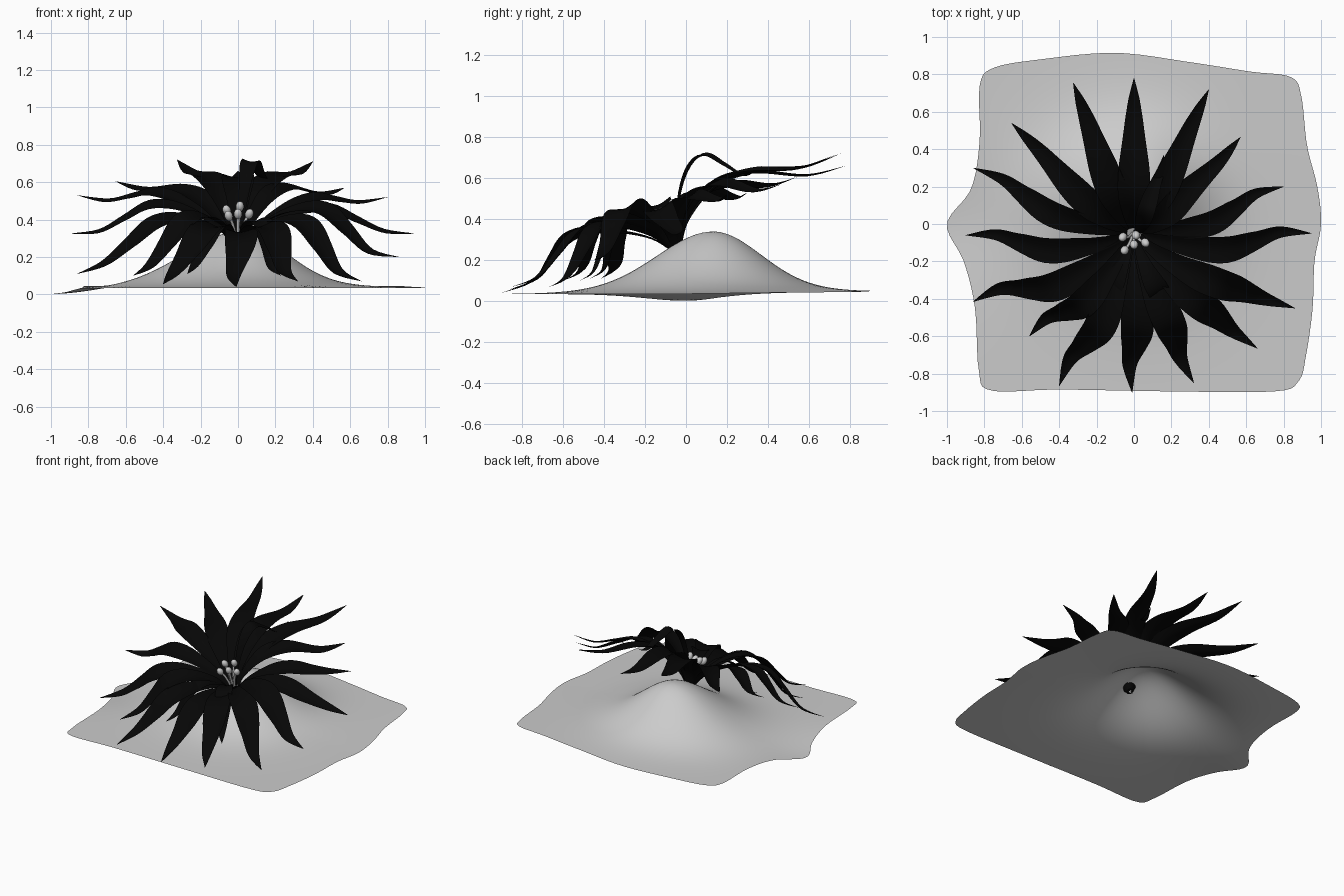
import bpy, math
from mathutils import Vector

if "Cube" in bpy.data.objects:
    bpy.data.objects.remove(bpy.data.objects["Cube"])

def catmull(pts, n, closed=False):
    """Sample n points of a smooth curve through pts."""
    pts = [Vector(p) for p in pts]
    m = len(pts)
    segs = m if closed else m - 1
    out = []
    for i in range(n):
        f = i / n * segs if closed else i / (n - 1) * segs
        k = min(int(f), segs - 1)
        t = f - k
        g = lambda j: pts[j % m] if closed else pts[max(0, min(m - 1, j))]
        a, b, c, d = g(k - 1), g(k), g(k + 1), g(k + 2)
        out.append(0.5 * (2 * b + (c - a) * t + (2 * a - 5 * b + 4 * c - d) * t * t
                          + (3 * b - a - 3 * c + d) * t ** 3))
    return out

def make(name, verts, faces, mat=None):
    me = bpy.data.meshes.new(name)
    me.from_pydata([tuple(v) for v in verts], [], faces)
    me.polygons.foreach_set("use_smooth", [True] * len(me.polygons))
    ob = bpy.data.objects.new(name, me)
    bpy.context.collection.objects.link(ob)
    if mat:
        me.materials.append(mat)
    return ob

black = bpy.data.materials.new("petal_black")
black.diffuse_color = (0.002, 0.002, 0.002, 1)
black.use_nodes = True
black.node_tree.nodes["Principled BSDF"].inputs["Base Color"].default_value = black.diffuse_color

# Ground sheet: wavy rounded outline, shrunk in rings towards the hill top
outline = [(1, 0), (.98, .2), (.925, .42), (.895, .68), (.84, .785), (.62, .815), (.3, .865),
           (-.1, .915), (-.5, .88), (-.75, .835), (-.825, .74), (-.825, .45), (-.87, .19),
           (-1, 0), (-.91, -.2), (-.85, -.45), (-.83, -.78), (-.765, -.89), (-.4, -.885),
           (.2, -.895), (.75, -.895), (.88, -.84), (.92, -.7), (.955, -.45), (.965, -.2)]

def ground_z(x, y):
    dx, dy = x - .02, y - .13
    sx = .42 if dx < 0 else .33
    sy = .38 if dy < 0 else .33
    hill = .28 * math.exp(-(dx / sx) ** 2 - (dy / sy) ** 2)
    skirt = .024 * math.exp(-(dx / .6) ** 2 - (dy / .6) ** 2)
    dip = .034 * math.exp(-((x + 1) / .32) ** 2 - (y / .33) ** 2)
    return .034 + hill + skirt - dip + .012 * y * (y > 0)

N, R = 120, 40
rim = catmull(outline, N, True)
top = Vector((.02, .13))
verts = [(top.x, top.y, ground_z(*top))]
faces = [(0, 1 + i, 1 + (i + 1) % N) for i in range(N)]
for r in range(1, R + 1):
    for p in rim:
        q = top.lerp(p, r / R)
        verts.append((q.x, q.y, ground_z(q.x, q.y)))
for r in range(R - 1):
    for i in range(N):
        a, b = 1 + r * N + i, 1 + r * N + (i + 1) % N
        faces.append((a, a + N, b + N, b))
make("hill_ground", verts, faces)

# Petals: strips along an arched path from the flower base to each tip
BASE = Vector((0, -.04, .235))
AXIS = Vector((0, -.35, .937))
SOFT = ((0, 0, 0), (.1, .62, 0), (.3, 1, .4), (.52, .8, .8), (.78, .2, -.5), (1, 0, 0))
DROOP = ((0, 0, 0), (.1, .55, 0), (.3, .95, .4), (.5, .98, .8), (.66, .55, .3),
         (.82, .1, -.5), (1, 0, 0))

def petal(name, tip, h, bend, width):
    tip = Vector(tip)
    line = tip - BASE
    out = (line - AXIS * line.dot(AXIS)).normalized()
    side = AXIS.cross(out)
    start = BASE + out * .015
    shape = SOFT if tip.y > .4 else DROOP
    path = [start.lerp(tip, t) + AXIS * h * k + side * bend * s for t, k, s in shape]
    L, W = 32, 6
    path = catmull(path, L)
    prof = [w.x for w in catmull([(.035, 0), (.055, 0), (.105, 0), (.155, 0), (.15, 0),
                                  (.105, 0), (.06, 0), (.002, 0)], L)]
    vs, fs = [], []
    for i, p in enumerate(path):
        tan = (path[min(i + 1, L - 1)] - path[max(i - 1, 0)]).normalized()
        up = tan.cross(side).normalized()
        if up.dot(AXIS + out * -.5) < 0:
            up = -up
        for j in range(W + 1):
            s = 2 * j / W - 1
            hw = prof[i] * width * .5
            vs.append(p + side * s * hw + up * (abs(s) ** 1.5) * hw * .25)
    for i in range(L - 1):
        for j in range(W):
            a = i * (W + 1) + j
            fs.append((a, a + 1, a + W + 2, a + W + 1))
    make(name, vs, fs, black)

# tip x, y, z, arch height, sideways bend, width factor
petals = [(0, .78, .66, .22, .0, 1.1), (.40, .72, .71, .19, .0, 1), (.57, .465, .57, .2, .02, .95),
          (.80, .20, .52, .15, -.03, .85), (.95, -.05, .325, .19, -.03, .95),
          (.86, -.45, .20, .24, .03, 1.1), (.66, -.665, .07, .23, .03, 1.1),
          (.32, -.85, .07, .2, .03, 1.1), (-.01, -.90, .04, .18, .03, 1.1),
          (-.40, -.865, .055, .21, .03, 1.1), (-.56, -.60, .10, .25, .02, 1),
          (-.86, -.415, .11, .23, .03, 1.05), (-.90, -.06, .325, .21, .02, .9),
          (-.86, .30, .53, .17, .02, .9), (-.655, .54, .605, .17, .0, 1),
          (-.325, .755, .72, .18, .0, 1.05),
          (.16, .37, .66, .28, .02, .6), (-.27, -.47, .11, .2, .02, .75),
          (.23, -.52, .10, .22, .02, .75)]
for n, (x, y, z, h, b, w) in enumerate(petals):
    petal(f"petal_{n + 1}", (x, y, z), h, b, w)

# Stamens: thin bent stalks with rounded heads
for n, tip in enumerate([(-.06, -.07, .45), (0, -.11, .43), (-.05, -.14, .42), (.06, -.1, .43),
                         (.01, -.06, .47)]):
    tip = Vector(tip)
    cu = bpy.data.curves.new(f"stamen_stalk_{n + 1}", 'CURVE')
    cu.dimensions = '3D'
    cu.bevel_depth = .008
    cu.bevel_resolution = 2
    sp = cu.splines.new('POLY')
    pts = catmull([BASE, BASE.lerp(tip, .5) + AXIS * .04, tip], 8)
    sp.points.add(len(pts) - 1)
    for q, p in zip(sp.points, pts):
        q.co = (*p, 1)
    bpy.context.collection.objects.link(bpy.data.objects.new(cu.name, cu))
    bpy.ops.mesh.primitive_uv_sphere_add(segments=16, ring_count=10, radius=.022, location=tip)
    head = bpy.context.object
    head.name = f"stamen_head_{n + 1}"
    head.scale = (1, 1, 1.35)
    head.rotation_euler = (.5, tip.x * 6, 0)
    bpy.ops.object.shade_smooth()
